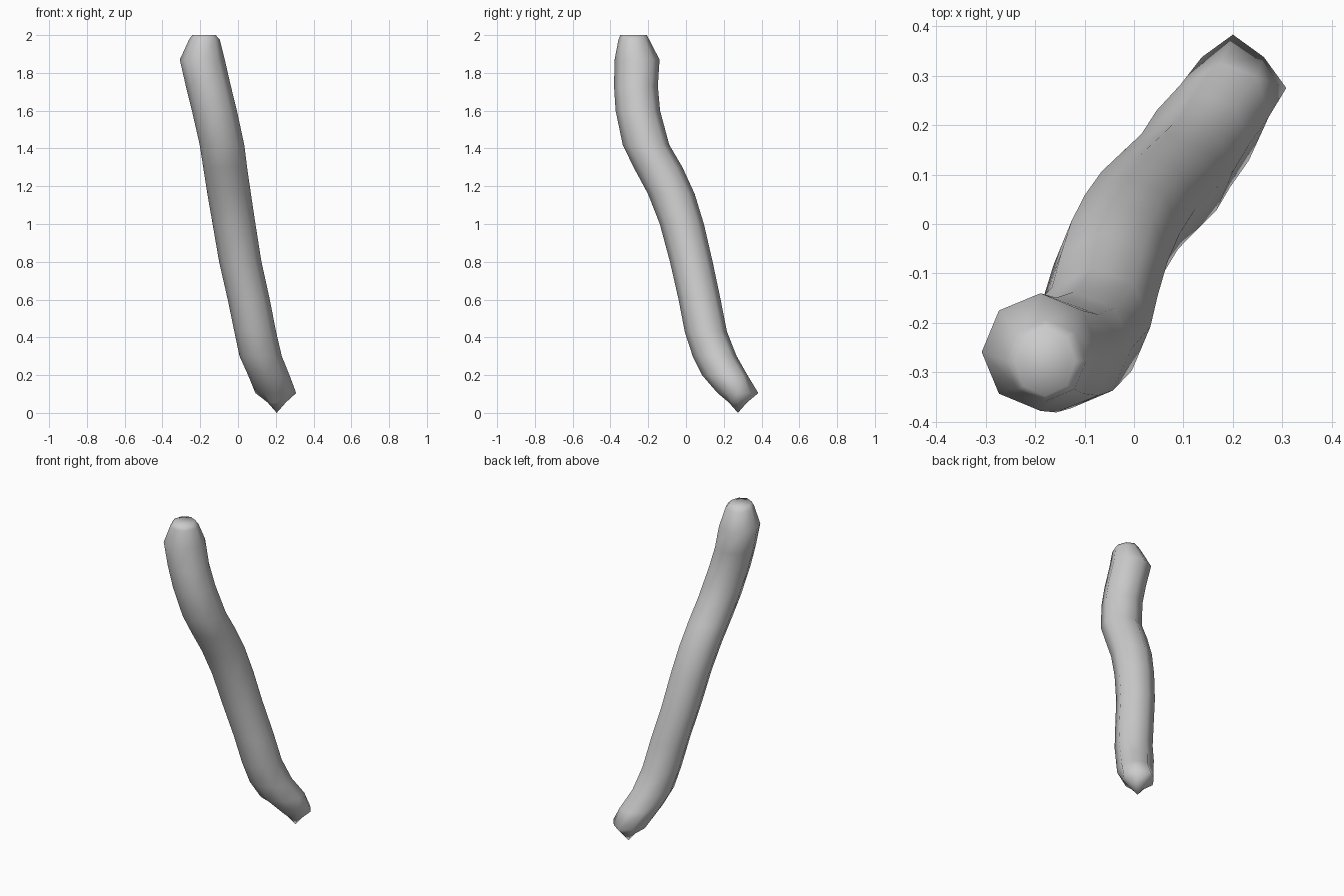
import bpy, bmesh, math
from mathutils import Vector

if "Cube" in bpy.data.objects:
    bpy.data.objects.remove(bpy.data.objects["Cube"])

SIDES = 8
# centre line of the bent stick: x, y, z, radius
path = [(0.205, 0.275, 0.055, 0.048), (0.2, 0.275, 0.105, 0.108),
        (0.163, 0.205, 0.20, 0.102), (0.12, 0.152, 0.30, 0.107),
        (0.091, 0.105, 0.43, 0.108), (0.057, 0.072, 0.60, 0.109),
        (0.012, 0.028, 0.80, 0.110), (-0.021, -0.022, 1.00, 0.112),
        (-0.047, -0.078, 1.16, 0.114), (-0.068, -0.148, 1.30, 0.115),
        (-0.085, -0.212, 1.42, 0.116), (-0.125, -0.255, 1.60, 0.116),
        (-0.157, -0.265, 1.73, 0.116), (-0.189, -0.259, 1.87, 0.119),
        (-0.178, -0.276, 1.975, 0.082)]

bm = bmesh.new()
rings = []
last = len(path) - 1
for i, (x, y, z, r) in enumerate(path):
    # level slices, stretched along the lean so the thickness stays even
    a, b = Vector(path[max(i - 1, 0)][:3]), Vector(path[min(i + 1, last)][:3])
    slope = (b - a).xy / (b.z - a.z)
    k = math.sqrt(1 + slope.length_squared) - 1 if 1 < i < last - 1 else 0
    d = slope.normalized()
    ring = []
    for s in range(SIDES):
        t = math.tau * s / SIDES
        q = Vector((math.cos(t), math.sin(t))) * r
        if i == 1 and s % 2:
            q *= 0.82          # angular, broken-off lower end
        q += d * d.dot(q) * k
        ring.append(bm.verts.new((x + q.x, y + q.y, z)))
    rings.append(ring)
for lo, hi in zip(rings, rings[1:]):
    for s in range(SIDES):
        n = (s + 1) % SIDES
        bm.faces.new((lo[s], lo[n], hi[n], hi[s]))

# pointed bottom and blunt top
tip = bm.verts.new((0.205, 0.275, 0))
cap = [bm.verts.new((-0.18 + 0.062 * math.cos(math.tau * s / SIDES),
                     -0.278 + 0.07 * math.sin(math.tau * s / SIDES), 2))
       for s in range(SIDES)]
for s in range(SIDES):
    n = (s + 1) % SIDES
    bm.faces.new((tip, rings[0][n], rings[0][s]))
    bm.faces.new((rings[-1][s], rings[-1][n], cap[n], cap[s]))
bm.faces.new(cap)
bmesh.ops.recalc_face_normals(bm, faces=bm.faces)
for f in bm.faces:
    f.smooth = True

mesh = bpy.data.meshes.new("bent_stick")
bm.to_mesh(mesh)
bm.free()
bpy.context.collection.objects.link(bpy.data.objects.new("bent_stick", mesh))
